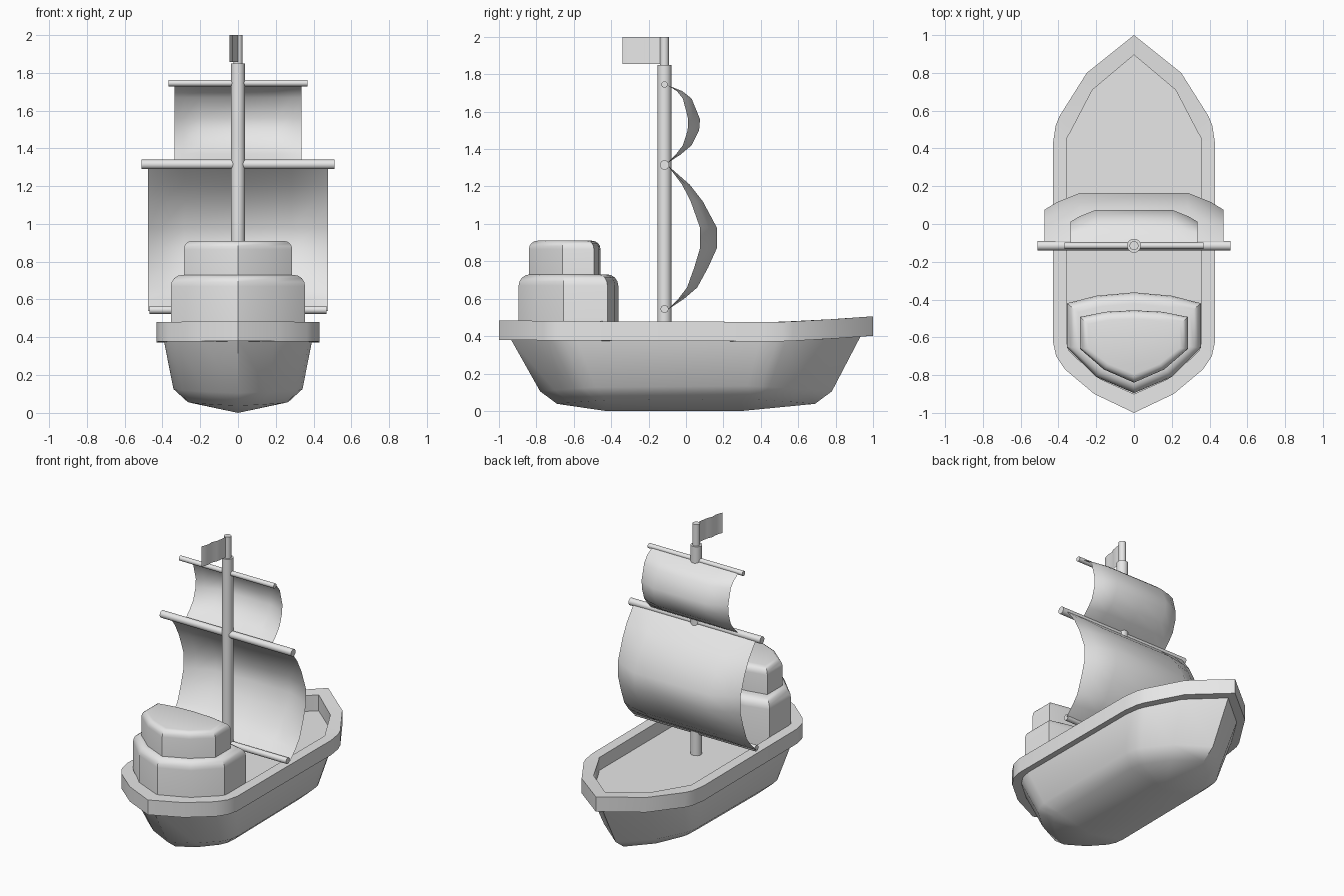
import bpy, bmesh, math

if "Cube" in bpy.data.objects:
    bpy.data.objects.remove(bpy.data.objects["Cube"])

grey = bpy.data.materials.new("light grey")
grey.diffuse_color = (0.8, 0.8, 0.8, 1)
grey.use_nodes = True
grey.node_tree.nodes["Principled BSDF"].inputs["Base Color"].default_value = grey.diffuse_color


def finish(name, bm, angle=35):
    bmesh.ops.recalc_face_normals(bm, faces=bm.faces)
    mesh = bpy.data.meshes.new(name)
    bm.to_mesh(mesh)
    bm.free()
    mesh.materials.append(grey)
    ob = bpy.data.objects.new(name, mesh)
    bpy.context.collection.objects.link(ob)
    bpy.ops.object.select_all(action='DESELECT')
    ob.select_set(True)
    bpy.context.view_layer.objects.active = ob
    bpy.ops.object.shade_smooth_by_angle(angle=math.radians(angle))
    return ob


def mirrored(half):
    """Closed outline from a stern-to-bow right half whose ends lie on x = 0."""
    return half + [(-p[0],) + tuple(p[1:]) for p in half[-2:0:-1]]


def loft(bm, rings, cap_first=True, cap_last=True):
    loops = [[bm.verts.new(p) for p in r] for r in rings]
    n = len(loops[0])
    for a, b in zip(loops, loops[1:]):
        for i in range(n):
            j = (i + 1) % n
            bm.faces.new((a[i], a[j], b[j], b[i]))
    if cap_first:
        bm.faces.new(loops[0])
    if cap_last:
        bm.faces.new(loops[-1])
    return loops


def sheer(y):
    """Rise of the rim toward bow and stern."""
    return 0.03 * max(0, (y - 0.5) / 0.5) ** 1.3 + 0.008 * max(0, (-y - 0.2) / 0.8)


# Plan outlines, stern to bow
OUTER = [(0, -1), (0.21, -0.9), (0.365, -0.77), (0.412, -0.7), (0.43, -0.62),
         (0.43, 0.42), (0.415, 0.52), (0.395, 0.57), (0.25, 0.8), (0, 1)]
INNER = [(0, -0.9), (0.18, -0.82), (0.31, -0.705), (0.345, -0.67), (0.358, -0.63),
         (0.358, 0.42), (0.358, 0.45), (0.335, 0.49), (0.22, 0.71), (0, 0.895)]
DECK_Z = 0.385

# Rim with sunken deck
def rim_ring(half, z):
    return mirrored([(x, y, z + sheer(y)) for x, y in half])

bm = bmesh.new()
loft(bm, [rim_ring([(x * 0.88, y * 0.92) for x, y in OUTER], 0.372),
          rim_ring(OUTER, 0.372), rim_ring(OUTER, 0.476), rim_ring(INNER, 0.476),
          mirrored([(x, y, DECK_Z) for x, y in INNER])], cap_first=False)
finish("rim_and_deck", bm, 25)

# Hull: shrinking rings down to a short keel
def hull_ring(sx, sy, z_side, z_end, lift=0):
    pts = []
    for x, y in OUTER:
        k = abs(y) ** 2
        pts.append((x * sx, y * sy, z_side + (z_end - z_side) * k + lift * sheer(y)))
    return mirrored(pts)

bm = bmesh.new()
loops = loft(bm, [hull_ring(0.91, 0.938, 0.378, 0.378, 1), hull_ring(0.795, 0.78, 0.14, 0.105),
                  hull_ring(0.62, 0.69, 0.07, 0.038)], False, False)
last = loops[-1]
n = len(last)
keel = {i: bm.verts.new((0, -0.43 if last[i].co.y < 0 else 0.3, 0)) for i in (0, 9)}
for i in range(n):
    a, b = last[i], last[(i + 1) % n]
    ka, kb = (keel[0 if v.co.y < 0 else 9] for v in (a, b))
    bm.faces.new((a, b, kb) if ka is kb else (a, b, kb, ka))
finish("hull", bm, 40)


# Two-storey stern cabin with rounded tops
def cabin(name, half, z0, z1, r):
    cy = (half[0][1] + half[-1][1]) / 2
    wx = max(p[0] for p in half)
    wy = half[-1][1] - cy

    def ring(inset, z):
        return mirrored([(x * (1 - inset / wx), cy + (y - cy) * (1 - inset / wy), z)
                         for x, y in half])
    rings = [ring(0, z0)]
    for k in range(5):
        a = math.pi / 2 * k / 4
        rings.append(ring(r * (1 - math.cos(a)), z1 - r + r * math.sin(a)))
    bm = bmesh.new()
    loft(bm, rings)
    finish(name, bm, 35)

cabin("lower_cabin", [(0, -0.895), (0.2, -0.81), (0.355, -0.655), (0.355, -0.42),
                      (0.2, -0.38), (0, -0.362)], DECK_Z - 0.005, 0.73, 0.06)
cabin("upper_cabin", [(0, -0.84), (0.16, -0.77), (0.287, -0.66), (0.287, -0.492),
                      (0.15, -0.465), (0, -0.457)], 0.70, 0.91, 0.045)


# Mast, flagpole and yards
MAST_Y = -0.115

def rod(name, r, length, loc, sideways=False):
    bpy.ops.mesh.primitive_cylinder_add(vertices=16, radius=r, depth=length, location=loc,
                                        rotation=(0, math.pi / 2 if sideways else 0, 0))
    ob = bpy.context.object
    ob.name = name
    ob.data.materials.append(grey)
    bpy.ops.object.shade_smooth_by_angle(angle=math.radians(35))

rod("mast", 0.037, 1.47, (0, MAST_Y, 1.115))
rod("flagpole", 0.024, 0.16, (0, MAST_Y, 1.92))
rod("top_yard", 0.017, 0.735, (0, MAST_Y, 1.745), True)
rod("middle_yard", 0.025, 1.02, (0, MAST_Y, 1.315), True)
rod("bottom_yard", 0.021, 0.935, (0, MAST_Y, 0.545), True)


# Sails: side profile (depth, z) swept across the width, shallower at the edges
def sail(name, half_width, profile, edge):
    cols = [(-1, edge), (-0.86, edge + (1 - edge) * 0.45), (-0.6, 1), (0, 1),
            (0.6, 1), (0.86, edge + (1 - edge) * 0.45), (1, edge)]
    bm = bmesh.new()
    grid = [[bm.verts.new((u * half_width, -0.1 + d * k, z)) for u, k in cols]
            for d, z in profile]
    for a, b in zip(grid, grid[1:]):
        for i in range(len(cols) - 1):
            bm.faces.new((a[i], a[i + 1], b[i + 1], b[i]))
    finish(name, bm, 60)

sail("main_sail", 0.475, [(0, 0.54), (0.09, 0.60), (0.16, 0.66), (0.22, 0.77), (0.265, 0.87),
                          (0.265, 0.98), (0.19, 1.12), (0.12, 1.21), (0, 1.315)], 0.66)
sail("top_sail", 0.336, [(0, 1.325), (0.07, 1.37), (0.13, 1.42), (0.17, 1.50), (0.175, 1.56),
                         (0.13, 1.67), (0.08, 1.71), (0, 1.742)], 0.64)

# Rippled flag trailing toward the stern
bm = bmesh.new()
path = [(0, -0.135), (-0.005, -0.18), (-0.012, -0.22), (-0.027, -0.25), (-0.027, -0.29),
        (-0.035, -0.32), (-0.044, -0.34)]
cols = [[bm.verts.new((x, y, z)) for z in (1.856, 1.999)] for x, y in path]
for a, b in zip(cols, cols[1:]):
    bm.faces.new((a[0], b[0], b[1], a[1]))
finish("flag", bm, 60)
